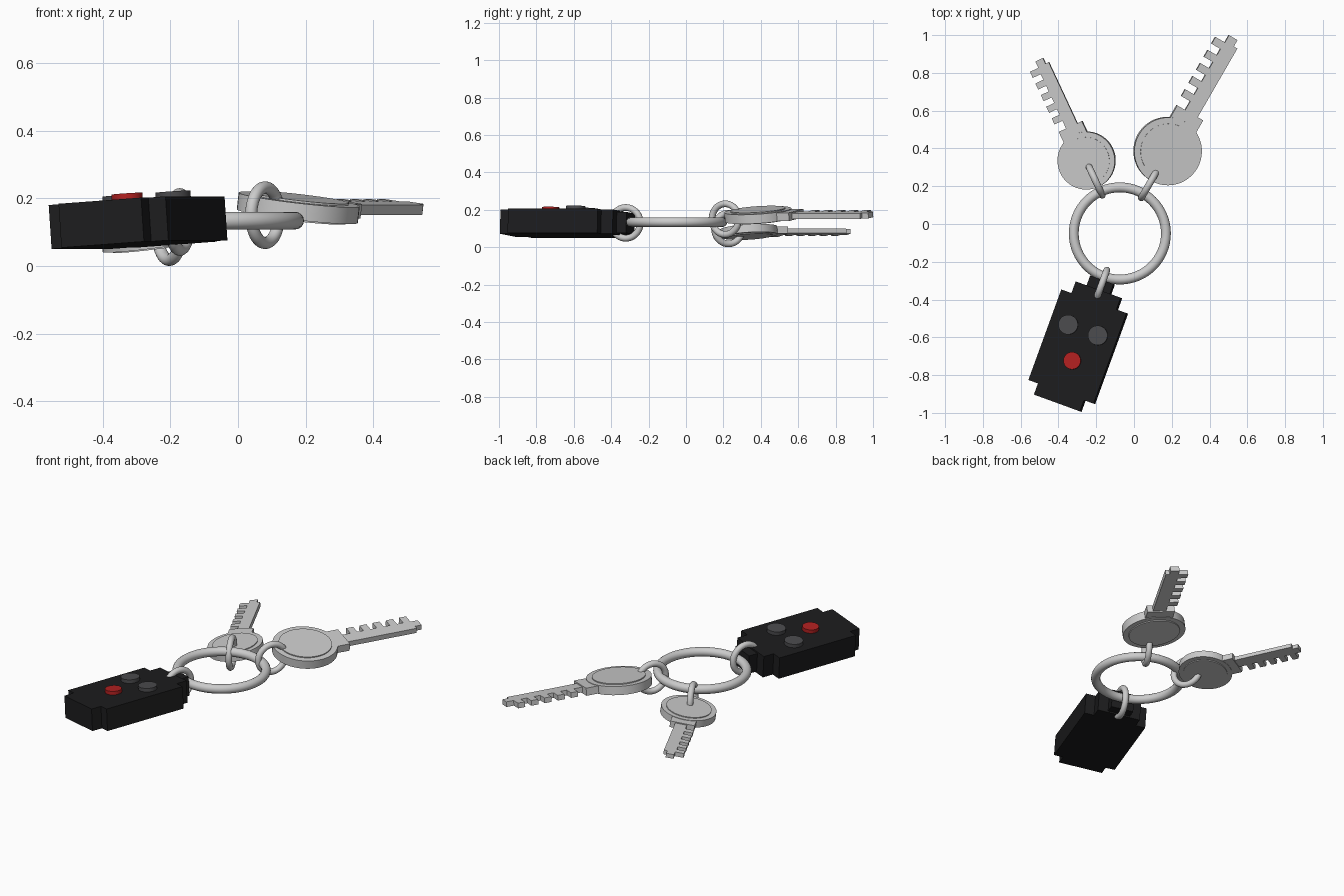
import bpy, bmesh
from math import radians, cos, sin, pi
from mathutils import Matrix, Vector

if "Cube" in bpy.data.objects:
    bpy.data.objects.remove(bpy.data.objects["Cube"])


def material(name, rgb):
    m = bpy.data.materials.new(name)
    m.diffuse_color = (*rgb, 1)
    m.use_nodes = True
    m.node_tree.nodes["Principled BSDF"].inputs["Base Color"].default_value = m.diffuse_color
    return m


def prism(bm, outline, z0, z1):
    """Extrude a flat outline from z0 to z1."""
    face = bm.faces.new([bm.verts.new((x, y, z0)) for x, y in outline])
    ext = bmesh.ops.extrude_face_region(bm, geom=[face])["geom"]
    bmesh.ops.translate(bm, vec=(0, 0, z1 - z0),
                        verts=[g for g in ext if isinstance(g, bmesh.types.BMVert)])


def circle(x, y, r, n=48):
    return [(x + r * cos(2 * pi * i / n), y + r * sin(2 * pi * i / n)) for i in range(n)]


def finish(name, bm, matrix, mat=None):
    bmesh.ops.recalc_face_normals(bm, faces=bm.faces)
    me = bpy.data.meshes.new(name)
    bm.to_mesh(me)
    bm.free()
    ob = bpy.data.objects.new(name, me)
    bpy.context.collection.objects.link(ob)
    ob.matrix_world = matrix
    if mat:
        me.materials.append(mat)
    smooth(ob)
    return ob


def smooth(ob):
    bpy.ops.object.select_all(action='DESELECT')
    ob.select_set(True)
    bpy.context.view_layer.objects.active = ob
    bpy.ops.object.shade_smooth_by_angle(angle=radians(30))


def pose(loc, heading, roll, scale=1.0):
    """Local y points along the heading, rolled about that axis."""
    return (Matrix.Translation(loc) @ Matrix.Rotation(radians(heading - 90), 4, 'Z')
            @ Matrix.Rotation(radians(roll), 4, 'Y') @ Matrix.Scale(scale, 4))


def ring(name, loc, major, minor, rot=(0, 0, 0)):
    bpy.ops.mesh.primitive_torus_add(location=loc, rotation=rot, major_radius=major,
                                     minor_radius=minor, major_segments=64, minor_segments=16)
    ob = bpy.context.object
    ob.name = name
    smooth(ob)


def key(name, matrix):
    bm = bmesh.new()
    # round head with a slightly raised centre disc on both faces
    prism(bm, circle(0, 0, 0.18), -0.025, 0.025)
    prism(bm, circle(0, 0, 0.147), -0.031, 0.031)
    # collar between head and blade
    prism(bm, [(-0.08, 0.12), (0.08, 0.12), (0.08, 0.235), (-0.08, 0.235)], -0.022, 0.022)
    # blade with a row of teeth on the left edge
    outline = [(0.047, 0.2), (0.047, 0.655), (0.025, 0.655), (0.025, 0.694),
               (-0.027, 0.694), (-0.027, 0.65)]
    for i in range(5):
        top = 0.65 - i * 0.08
        outline += [(-0.085, top), (-0.085, top - 0.042),
                    (-0.03, top - 0.042), (-0.03, top - 0.08)]
    outline += [(-0.03, 0.2)]
    prism(bm, outline, -0.015, 0.015)
    finish(name, bm, matrix)


# large ring and the three upright links
ring("main_ring", (-0.075, -0.05, 0.134), 0.244, 0.026)
for name, loc, heading in (("right_key_link", (0.08, 0.21, 0.15), 60),
                           ("left_key_link", (-0.203, 0.227, 0.1), 115),
                           ("fob_link", (-0.172, -0.322, 0.13), 70)):
    ring(name, loc, 0.082, 0.018, (radians(90), 0, radians(heading)))

# keys
key("right_key", pose((0.178, 0.386, 0.172), 60, 7.5))
key("left_key", pose((-0.251, 0.336, 0.082), 115, -8, 0.85))

# remote fob
black = material("black_plastic", (0.012, 0.012, 0.013))
grey = material("dark_grey_button", (0.07, 0.07, 0.075))
red = material("red_button", (0.45, 0.015, 0.015))
fob = pose((-0.0517, 0.0188, 0.128), 70, -4)

half = [(0.13, -1.03), (0.13, -0.967), (0.184, -0.967), (0.184, -0.457),
        (0.127, -0.457), (0.127, -0.391)]
bm = bmesh.new()
prism(bm, half + [(-x, y) for x, y in reversed(half)], -0.065, 0.065)
finish("fob_body", bm, fob, black)

bm = bmesh.new()
prism(bm, [(-0.066, -0.41), (0.066, -0.41), (0.066, -0.336), (-0.066, -0.336)], -0.056, 0.056)
finish("fob_tab", bm, fob, black)

# buttons
for name, x, y, r, mat in (("left_button", -0.085, -0.62, 0.052, grey),
                           ("right_button", 0.082, -0.62, 0.052, grey),
                           ("red_button", 0.0, -0.792, 0.046, red)):
    bm = bmesh.new()
    prism(bm, circle(x, y, r, 32), 0.05, 0.086)
    finish(name, bm, fob, mat)
